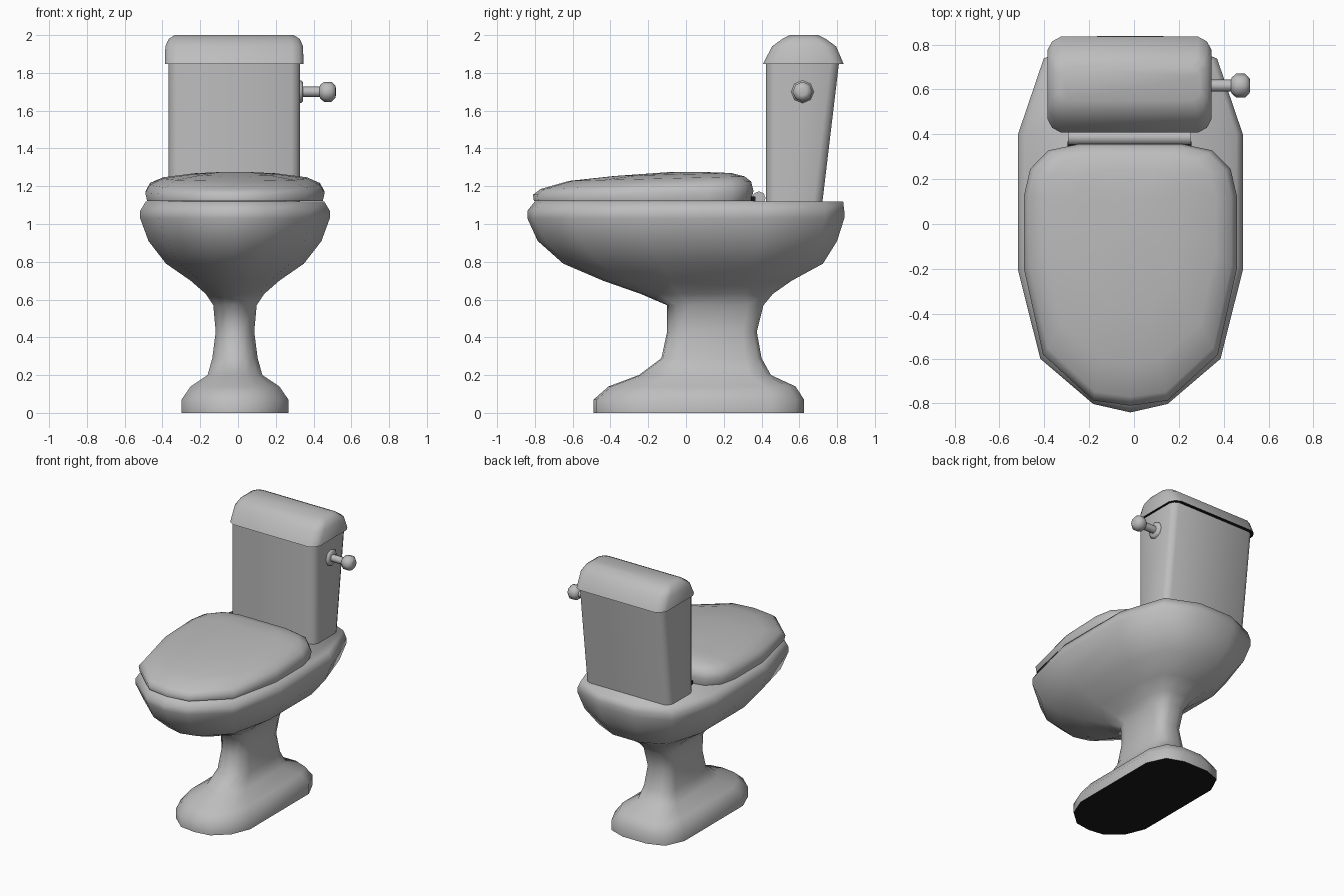
import bpy, math

if "Cube" in bpy.data.objects:
    bpy.data.objects.remove(bpy.data.objects["Cube"])


def material(name, v):
    m = bpy.data.materials.new(name)
    m.diffuse_color = (v, v, v, 1)
    m.use_nodes = True
    m.node_tree.nodes["Principled BSDF"].inputs["Base Color"].default_value = m.diffuse_color
    return m


ceramic = material("grey ceramic", 0.51)
black = material("black underside", 0.01)


def make(name, rings, angle=50, under=None, mat=ceramic):
    """Skin a stack of equal rings, cap both ends; 'under' colours the first cap."""
    n = len(rings[0])
    verts = [p for r in rings for p in r]
    faces = [(i * n + j, i * n + (j + 1) % n, (i + 1) * n + (j + 1) % n, (i + 1) * n + j)
             for i in range(len(rings) - 1) for j in range(n)]
    faces.append(tuple(range(len(verts) - n, len(verts))))
    faces.append(tuple(reversed(range(n))))
    me = bpy.data.meshes.new(name)
    me.from_pydata(verts, [], faces)
    me.materials.append(mat)
    if under:
        me.materials.append(under)
        me.polygons[len(faces) - 1].material_index = 1
    ob = bpy.data.objects.new(name, me)
    bpy.context.collection.objects.link(ob)
    bpy.ops.object.select_all(action='DESELECT')
    ob.select_set(True)
    bpy.context.view_layer.objects.active = ob
    bpy.ops.object.shade_smooth_by_angle(angle=math.radians(angle))
    return ob


def mirror(half):
    return half + [(-u, v) for u, v in reversed(half) if u > 0]


def ring(outline, cx, hw, y0, y1, z, tilt=0):
    """Place a unit outline in a box of half-width hw and depth y0..y1."""
    cy, hy = (y0 + y1) / 2, (y1 - y0) / 2
    return [(cx + u * hw, cy + v * hy, z + v * tilt) for u, v in outline]


# unit outlines (right half, front to back)
EGG = mirror([(0, -1), (.33, -.955), (.8, -.715), (1, -.24), (1, .475), (.77, .88), (.29, 1)])
FOOT = mirror([(0, -1), (.42, -.97), (.8, -.8), (1, -.55), (1, .68), (.78, .92), (.35, 1)])
SEAT = mirror([(0, -1), (.35, -.96), (.82, -.61), (1, .05), (1, .6), (.94, .81), (.77, .95), (.48, 1)])

# bowl and pedestal: z, half-width, front y, back y, blend egg -> foot
levels = [(0, .283, -.49, .625, 1), (.07, .283, -.49, .625, 1), (.14, .235, -.41, .58, 1),
          (.2, .145, -.25, .45, 1), (.29, .12, -.13, .40, 1), (.43, .102, -.10, .375, 1),
          (.57, .115, -.10, .41, 1), (.63, .155, -.24, .46, .6), (.70, .235, -.44, .56, .2),
          (.79, .365, -.65, .725, 0), (.91, .458, -.785, .80, 0), (1.03, .502, -.84, .838, 0),
          (1.07, .502, -.84, .838, 0), (1.12, .472, -.80, .832, 0)]
rings = []
for z, hw, y0, y1, b in levels:
    shape = [(e[0] * (1 - b) + f[0] * b, e[1] * (1 - b) + f[1] * b) for e, f in zip(EGG, FOOT)]
    rings.append(ring(shape, -.016, hw, y0, y1, z))
make("bowl_and_pedestal", rings, angle=80, under=black)

# domed seat cover
make("seat_cover", [ring(SEAT, -.016, *a) for a in [
    (.465, -.805, .345, 1.121), (.475, -.81, .357, 1.165, .01), (.45, -.77, .345, 1.205, .02),
    (.38, -.62, .31, 1.24, .012), (.23, -.38, .24, 1.262, .008), (.1, -.1, .13, 1.274)]],
    angle=70, under=black)


# chamfered rectangle ring for tank parts
def box_ring(hw, y0, y1, z, c):
    q, m = c * .35, c
    right = [(hw - m, y0), (hw - q, y0 + q), (hw, y0 + m), (hw, y1 - m), (hw - q, y1 - q), (hw - m, y1)]
    return [(-.02 + x, y, z) for x, y in mirror(right)]


make("tank", [box_ring(.347, .424, .722, 1.115, .045), box_ring(.349, .424, .812, 1.87, .045)])
make("tank_lid", [box_ring(.366, .408, .835, 1.847, .06), box_ring(.365, .455, .795, 1.94, .06),
                  box_ring(.347, .51, .74, 1.98, .05), box_ring(.315, .55, .70, 2.0, .04)],
     angle=60, under=black)


# turned parts along x
def lathe(name, profile, cy, cz, n=8, turn=0, **kw):
    rs = [[(x, cy + r * math.cos(2 * math.pi * k / n + turn), cz + r * math.sin(2 * math.pi * k / n + turn))
           for k in range(n)] for x, r in profile]
    return make(name, rs, **kw)


# hinge bar with its dark pin in front
lathe("seat_hinge", [(-.295, .036), (.255, .036)], .386, 1.137)
lathe("hinge_pin", [(-.297, .018), (.257, .018)], .356, 1.134, n=4, turn=math.pi / 4, mat=black)

# flush lever
lathe("flush_plate", [(.315, .06), (.335, .06), (.345, .048)], .617, 1.70)
lathe("flush_handle", [(.34, .027), (.432, .027), (.436, .036), (.455, .053), (.495, .053),
                       (.515, .033), (.518, .02)], .617, 1.70)
